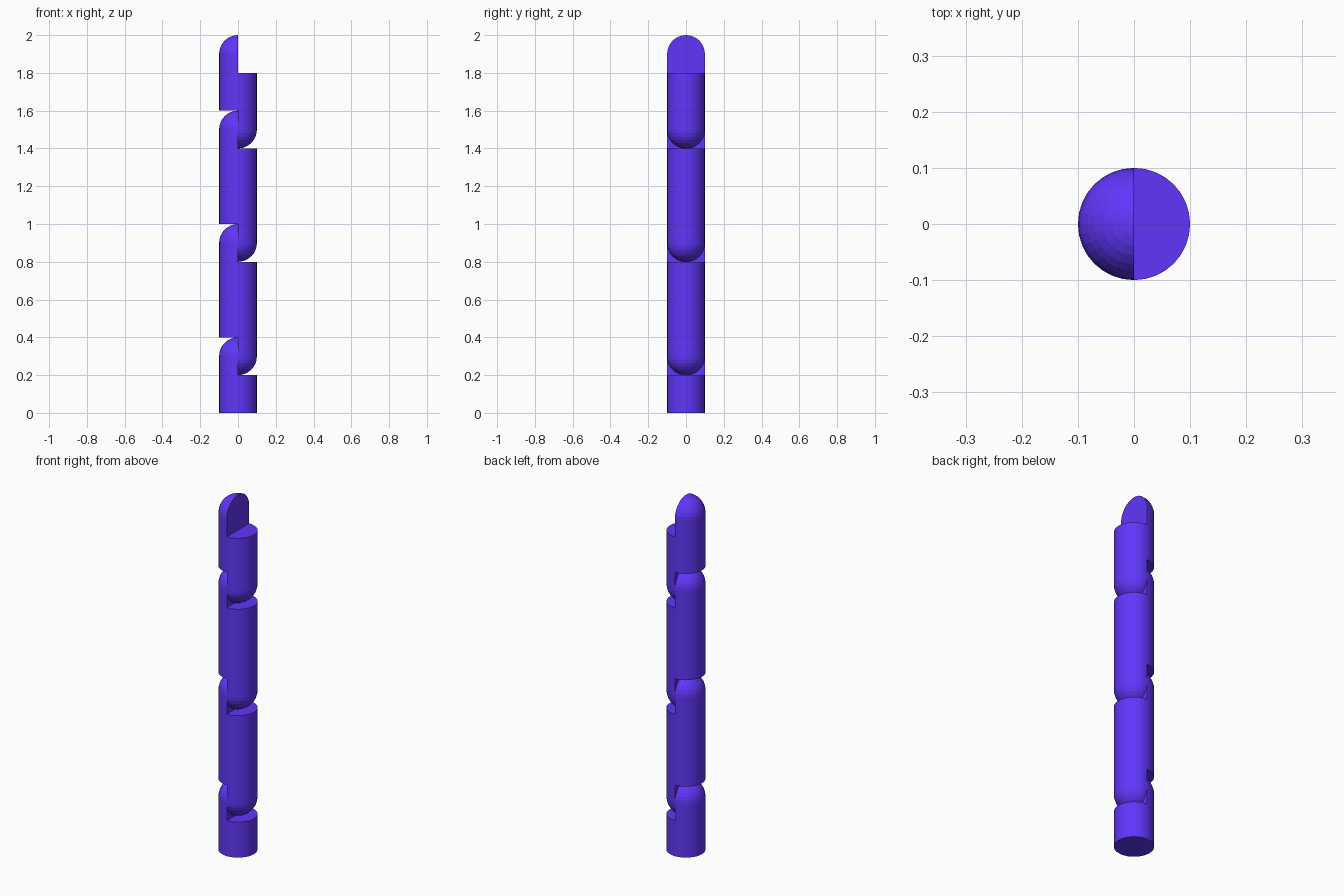
import bpy, bmesh, math

if "Cube" in bpy.data.objects:
    bpy.data.objects.remove(bpy.data.objects["Cube"])

R, SIDES, BANDS, LAP = 0.1, 32, 8, 0.2

mat = bpy.data.materials.new("violet")
mat.diffuse_color = (0.117, 0.037, 0.955, 1)
mat.use_nodes = True
mat.node_tree.nodes["Principled BSDF"].inputs["Base Color"].default_value = mat.diffuse_color


def rod(name, z0, z1, round_bottom, round_top):
    """Turned rod, each end either flat or domed."""
    prof = []
    arc = [i * math.pi / 2 / BANDS for i in range(BANDS + 1)]
    if round_bottom:
        prof += [(R * math.sin(a), z0 + R - R * math.cos(a)) for a in arc]
    else:
        prof += [(0, z0), (R, z0)]
    if round_top:
        prof += [(R * math.cos(a), z1 - R + R * math.sin(a)) for a in arc]
    else:
        prof += [(R, z1), (0, z1)]
    bm = bmesh.new()
    vs = [bm.verts.new((x, 0, z)) for x, z in prof]
    es = [bm.edges.new(p) for p in zip(vs, vs[1:])]
    bmesh.ops.spin(bm, geom=vs + es, axis=(0, 0, 1), cent=(0, 0, 0),
                   angle=2 * math.pi, steps=SIDES, use_duplicate=False)
    bmesh.ops.remove_doubles(bm, verts=bm.verts, dist=1e-5)
    # put the vertices of the split plane exactly on it
    for v in bm.verts:
        if abs(v.co.x) < 1e-5:
            v.co.x = 0
        if abs(v.co.y) < 1e-5:
            v.co.y = 0
    bmesh.ops.recalc_face_normals(bm, faces=bm.faces)
    me = bpy.data.meshes.new(name)
    bm.to_mesh(me)
    bm.free()
    me.materials.append(mat)
    ob = bpy.data.objects.new(name, me)
    bpy.context.collection.objects.link(ob)
    return ob


def notch(ob, side, z0, z1):
    """Cut away the half of the rod on one x side between two heights."""
    bpy.ops.mesh.primitive_cube_add(size=1, location=(side * 0.25, 0, (z0 + z1) / 2))
    box = bpy.context.object
    box.name = "notch_cutter"
    box.scale = (0.5, 0.5, z1 - z0)
    box.hide_render = True
    box.data.materials.append(mat)
    mod = ob.modifiers.new("notch", 'BOOLEAN')
    mod.operation, mod.solver, mod.object = 'DIFFERENCE', 'EXACT', box
    bpy.context.view_layer.objects.active = ob
    bpy.ops.object.modifier_apply(modifier=mod.name)
    bpy.data.objects.remove(box)


def link(name, z0, z1, lap_bottom, lap_top):
    """Rod with a half-round lap tongue on the chosen ends."""
    ob = rod(name, z0, z1, lap_bottom, lap_top)
    if lap_bottom:
        notch(ob, -1, z0 - 0.1, z0 + LAP)
    if lap_top:
        notch(ob, 1, z1 - LAP, z1 + 0.1)


# base stub, two middle links (each in two halves), domed tip link
link("base_link", 0, 0.4, False, True)
for i, z in enumerate((0.2, 0.8), 1):
    link(f"middle_link_{i}_lower", z, z + 0.4, True, False)
    link(f"middle_link_{i}_upper", z + 0.4, z + 0.8, False, True)
link("tip_link", 1.4, 2.0, True, True)
